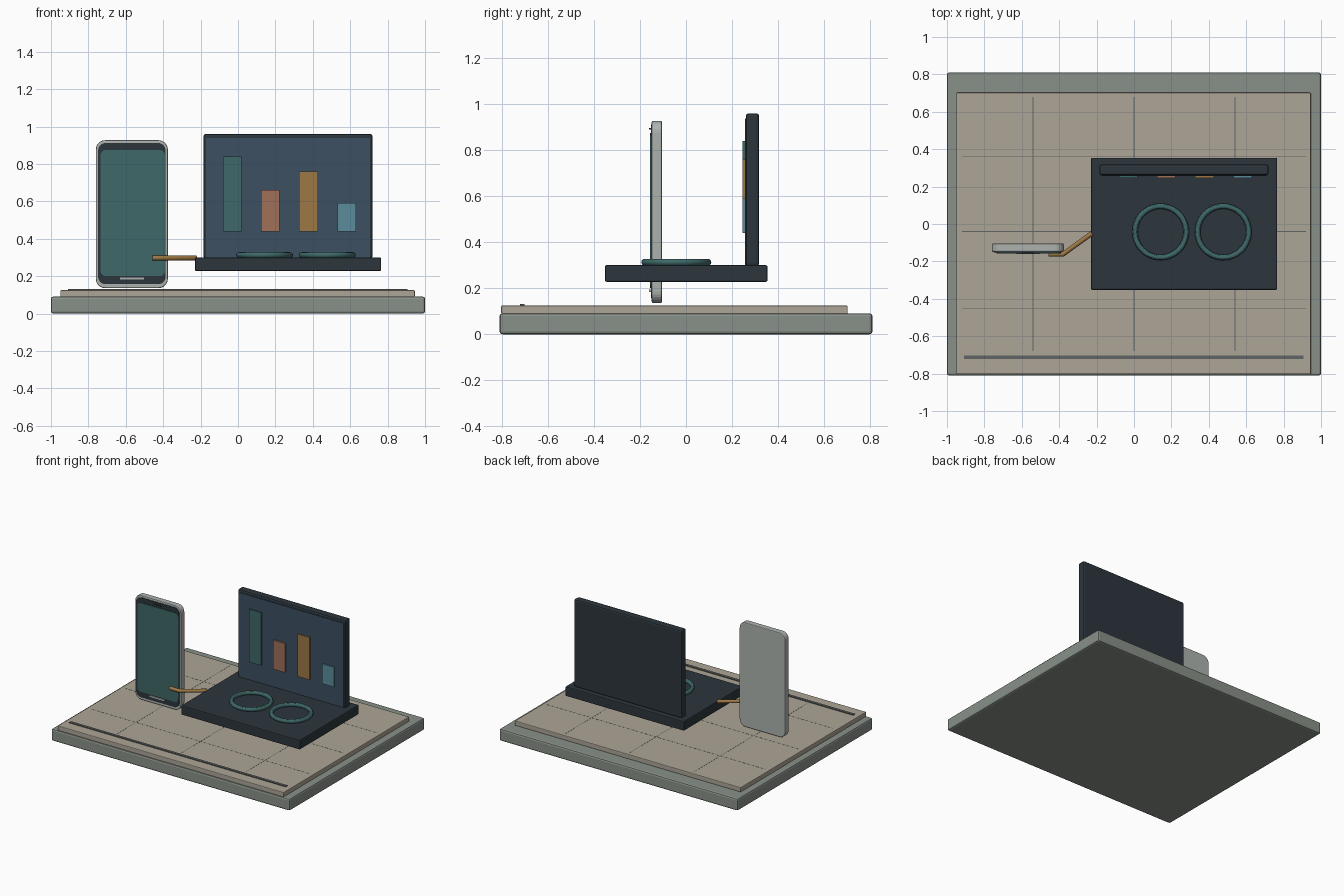
import bpy, bmesh, math
from mathutils import Vector

if "Cube" in bpy.data.objects:
    bpy.data.objects.remove(bpy.data.objects["Cube"])


def mat(name, rgb):
    m = bpy.data.materials.new(name)
    m.diffuse_color = (*rgb, 1)
    m.use_nodes = True
    m.node_tree.nodes["Principled BSDF"].inputs["Base Color"].default_value = m.diffuse_color
    return m


STONE = mat("stone", (0.25, 0.28, 0.25))
SAND = mat("sand", (0.42, 0.38, 0.31))
LINE = mat("line_grey", (0.12, 0.13, 0.13))
DARK = mat("dark_slate", (0.025, 0.036, 0.045))
BLUE = mat("screen_blue", (0.045, 0.08, 0.12))
TEAL = mat("teal", (0.05, 0.14, 0.14))
CORAL = mat("coral", (0.35, 0.16, 0.10))
AMBER = mat("amber", (0.34, 0.19, 0.06))
CYAN = mat("cyan", (0.10, 0.26, 0.33))
SILVER = mat("silver", (0.42, 0.45, 0.43))


def finish(name, bm, material, bevel=0.0, segments=2):
    bmesh.ops.recalc_face_normals(bm, faces=bm.faces)
    me = bpy.data.meshes.new(name)
    bm.to_mesh(me)
    bm.free()
    ob = bpy.data.objects.new(name, me)
    bpy.context.collection.objects.link(ob)
    me.materials.append(material)
    if bevel:
        b = ob.modifiers.new("bevel", "BEVEL")
        b.width, b.segments, b.limit_method = bevel, segments, "ANGLE"
    return ob


def box(name, x, y, z, material, bevel=0.0):
    """Box from (min, max) ranges."""
    bm = bmesh.new()
    bmesh.ops.create_cube(bm, size=1)
    for v in bm.verts:
        v.co = [(a + b) / 2 + c * (b - a) for (a, b), c in zip((x, y, z), v.co)]
    return finish(name, bm, material, bevel)


def rounded_plate(name, x, y, z, r, material, bevel=0.0):
    """Upright plate with rounded corners in the xz plane."""
    bm = bmesh.new()
    corners = [(x[1] - r, z[1] - r), (x[0] + r, z[1] - r),
               (x[0] + r, z[0] + r), (x[1] - r, z[0] + r)]
    verts = []
    for i, (cx, cz) in enumerate(corners):
        for k in range(7):
            a = math.pi / 2 * (i + k / 6)
            verts.append(bm.verts.new((cx + r * math.cos(a), y[0], cz + r * math.sin(a))))
    face = bm.faces.new(verts)
    geom = bmesh.ops.extrude_face_region(bm, geom=[face])["geom"]
    for v in geom:
        if isinstance(v, bmesh.types.BMVert):
            v.co.y = y[1]
    return finish(name, bm, material, bevel)


# Desk slab and mat
box("desk_base", (-1, 1), (-0.81, 0.81), (0, 0.091), STONE, 0.012)
box("desk_mat", (-0.95, 0.945), (-0.803, 0.702), (0.088, 0.125), SAND, 0.005)
box("front_strip", (-0.91, 0.905), (-0.722, -0.702), (0.12, 0.131), LINE)

# Thin grid lines on the mat
for i, x in enumerate((-0.54, 0, 0.54)):
    box(f"grid_line_long_{i}", (x - 0.002, x + 0.002), (-0.68, 0.68), (0.12, 0.1255), LINE)
for i, y in enumerate((-0.45, -0.04, 0.36)):
    box(f"grid_line_cross_{i}", (-0.92, 0.92), (y - 0.002, y + 0.002), (0.12, 0.1255), LINE)

# Laptop body and lid
box("laptop_base", (-0.23, 0.765), (-0.352, 0.354), (0.228, 0.30), DARK, 0.006)
box("laptop_lid", (-0.185, 0.72), (0.26, 0.318), (0.295, 0.96), DARK, 0.012)
box("laptop_screen", (-0.172, 0.707), (0.256, 0.268), (0.295, 0.938), BLUE)

# Bar chart on the screen
bars = [(-0.03, 0.84, TEAL), (0.172, 0.66, CORAL), (0.377, 0.76, AMBER), (0.582, 0.59, CYAN)]
for i, (x, top, m) in enumerate(bars):
    box(f"chart_bar_{i}", (x - 0.05, x + 0.05), (0.245, 0.258), (0.44, top), m)

# Rings on the laptop deck
for i, x in enumerate((0.142, 0.477)):
    bpy.ops.mesh.primitive_torus_add(location=(x, -0.042, 0.313), major_radius=0.137,
                                     minor_radius=0.015, major_segments=48, minor_segments=12)
    ring = bpy.context.object
    ring.name = f"deck_ring_{i}"
    ring.data.materials.append(TEAL)
    bpy.ops.object.shade_smooth_by_angle()

# Phone
rounded_plate("phone_body", (-0.76, -0.375), (-0.149, -0.104), (0.136, 0.927), 0.05, SILVER, 0.006)
rounded_plate("phone_bezel", (-0.748, -0.387), (-0.153, -0.14), (0.157, 0.912), 0.04, DARK)
rounded_plate("phone_screen", (-0.735, -0.39), (-0.157, -0.15), (0.20, 0.875), 0.03, TEAL)
box("phone_home_bar", (-0.632, -0.503), (-0.16, -0.15), (0.183, 0.194), SILVER)
box("phone_speaker", (-0.60, -0.535), (-0.16, -0.15), (0.889, 0.896), DARK)

# Cable between phone and laptop
cu = bpy.data.curves.new("cable", "CURVE")
cu.dimensions = "3D"
cu.bevel_depth, cu.bevel_resolution, cu.use_fill_caps = 0.013, 3, True
sp = cu.splines.new("POLY")
path = [(-0.458, -0.162, 0.297), (-0.38, -0.162, 0.297), (-0.225, -0.05, 0.297)]
sp.points.add(len(path) - 1)
for p, co in zip(sp.points, path):
    p.co = (*co, 1)
cu.materials.append(AMBER)
bpy.context.collection.objects.link(bpy.data.objects.new("cable", cu))
